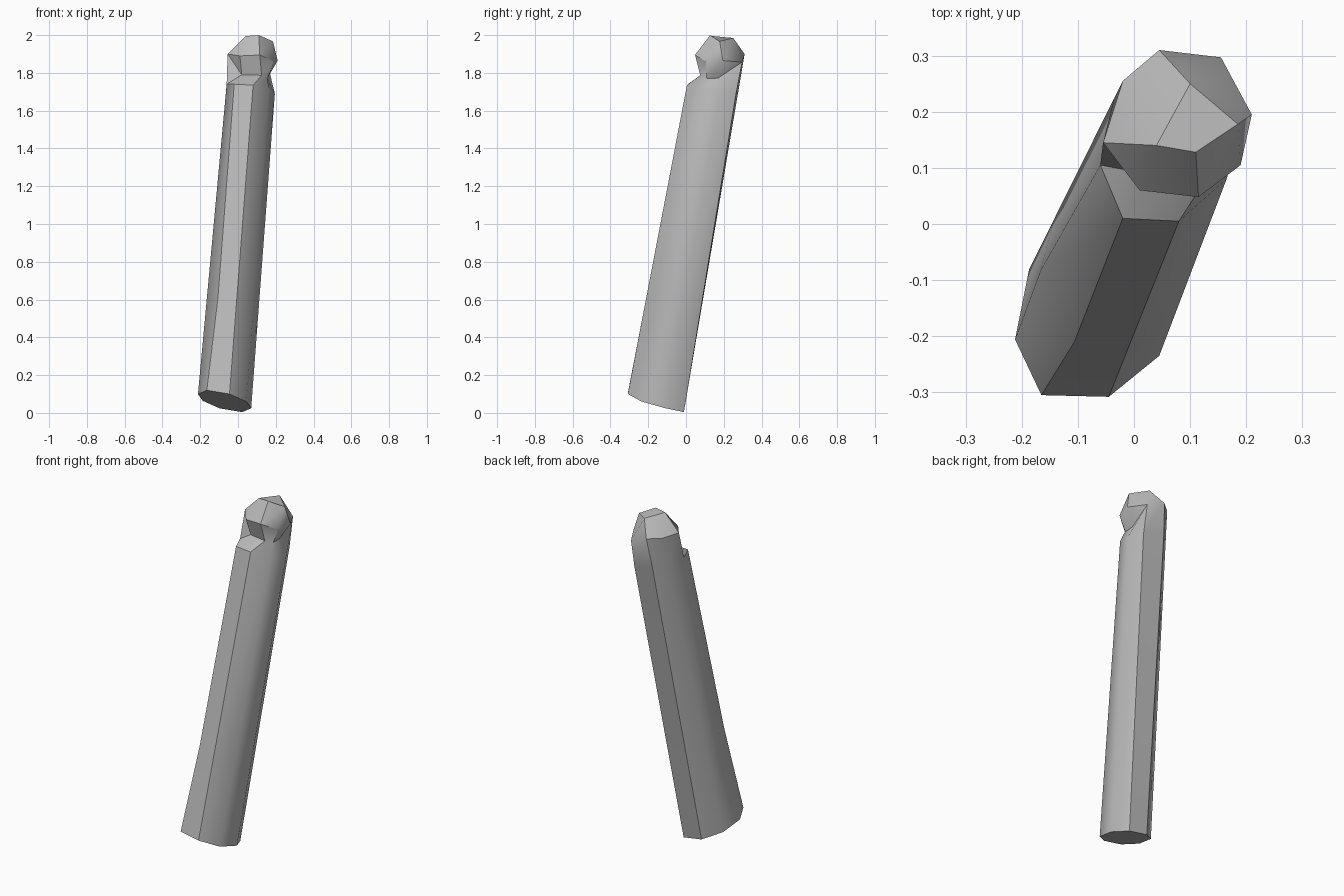
import bpy, bmesh, math
from mathutils import Vector

default = bpy.data.objects.get("Cube")
if default:
    bpy.data.objects.remove(default, do_unlink=True)

SIDES = 8


def make_material(name, colour):
    material = bpy.data.materials.new(name)
    material.use_nodes = True
    material.diffuse_color = colour
    material.node_tree.nodes["Principled BSDF"].inputs["Base Color"].default_value = colour
    return material


def add_ring(mesh, points):
    return [mesh.verts.new(point) for point in points]


def bridge(mesh, lower, upper, sides):
    """Join matching corners of two rings for the chosen sides."""
    for side in sides:
        following = (side + 1) % SIDES
        mesh.faces.new((lower[side], lower[following], upper[following], upper[side]))


bm = bmesh.new()

# Slanted foot: four corners, the other four mirrored through its centre
foot_centre = Vector((-0.071, -0.158, 0.062))
half = [Vector(p) for p in ((-0.165, -0.305, 0.12), (-0.045, -0.308, 0.10),
                            (0.045, -0.235, 0.06), (0.07, -0.11, 0.025))]
foot_points = half + [2 * foot_centre - p for p in half]

# Shoulder where the leaning shaft ends, starting at the front
shoulder_points = [Vector(p) for p in (
    (-0.02, 0.01, 1.74), (0.08, 0.005, 1.735), (0.165, 0.08, 1.72), (0.195, 0.18, 1.69),
    (0.155, 0.265, 1.69), (0.025, 0.28, 1.72), (-0.035, 0.225, 1.73), (-0.06, 0.105, 1.74))]

# Slight hollow in the lower shaft on the front left corners
waist_points = [a.lerp(b, 0.3) for a, b in zip(foot_points, shoulder_points)]
waist_points[0].x += 0.015
waist_points[-1].y += 0.03

# Widest ring of the knob
knob_points = ((0.01, 0.06, 1.89), (0.115, 0.048, 1.895), (0.19, 0.105, 1.86), (0.21, 0.195, 1.865),
               (0.155, 0.297, 1.857), (0.045, 0.31, 1.9), (-0.02, 0.255, 1.9), (-0.055, 0.145, 1.9))

foot = add_ring(bm, foot_points)
waist = add_ring(bm, waist_points)
shoulder = add_ring(bm, shoulder_points)
knob = add_ring(bm, knob_points)
notch = add_ring(bm, ((0.02, 0.09, 1.79), (0.125, 0.075, 1.787),
                      (0.155, 0.11, 1.77), (0.155, 0.17, 1.772)))
crown = add_ring(bm, ((0.04, 0.14, 1.995), (0.11, 0.128, 2.0),
                      (0.185, 0.178, 1.967), (0.10, 0.25, 1.985)))

# Shaft and foot cap
bm.faces.new(list(reversed(foot)))
bridge(bm, foot, waist, range(SIDES))
bridge(bm, waist, shoulder, range(SIDES))

# The back runs straight up into the knob; the front is notched
bridge(bm, shoulder, knob, (4, 5, 6))
bridge(bm, shoulder, notch, range(3))
bridge(bm, notch, knob, range(3))

# Ends of the notch
bm.faces.new((shoulder[3], shoulder[4], knob[4], notch[3]))
bm.faces.new((notch[3], knob[4], knob[3]))
bm.faces.new((shoulder[7], shoulder[0], notch[0]))
bm.faces.new((shoulder[7], notch[0], knob[7]))
bm.faces.new((notch[0], knob[0], knob[7]))

# Faceted crown: each top corner takes one quad and one triangle
bm.faces.new(crown)
for i, corner in enumerate(crown):
    following = crown[(i + 1) % len(crown)]
    start = (0, 1, 3, 5)[i]
    bm.faces.new((knob[start], knob[start + 1], following, corner))
bm.faces.new((knob[2], knob[3], crown[2]))
bm.faces.new((knob[4], knob[5], crown[3]))
bm.faces.new((knob[6], knob[7], crown[0]))
bm.faces.new((knob[7], knob[0], crown[0]))

bmesh.ops.recalc_face_normals(bm, faces=bm.faces[:])
mesh = bpy.data.meshes.new("notched_post")
bm.to_mesh(mesh)
bm.free()

post = bpy.data.objects.new("notched_post", mesh)
bpy.context.collection.objects.link(post)
mesh.materials.append(make_material("plain grey", (0.5, 0.5, 0.5, 1.0)))

# Soft shading over shallow edges only
bpy.ops.object.select_all(action="DESELECT")
post.select_set(True)
bpy.context.view_layer.objects.active = post
bpy.ops.object.shade_smooth_by_angle(angle=math.radians(40))
